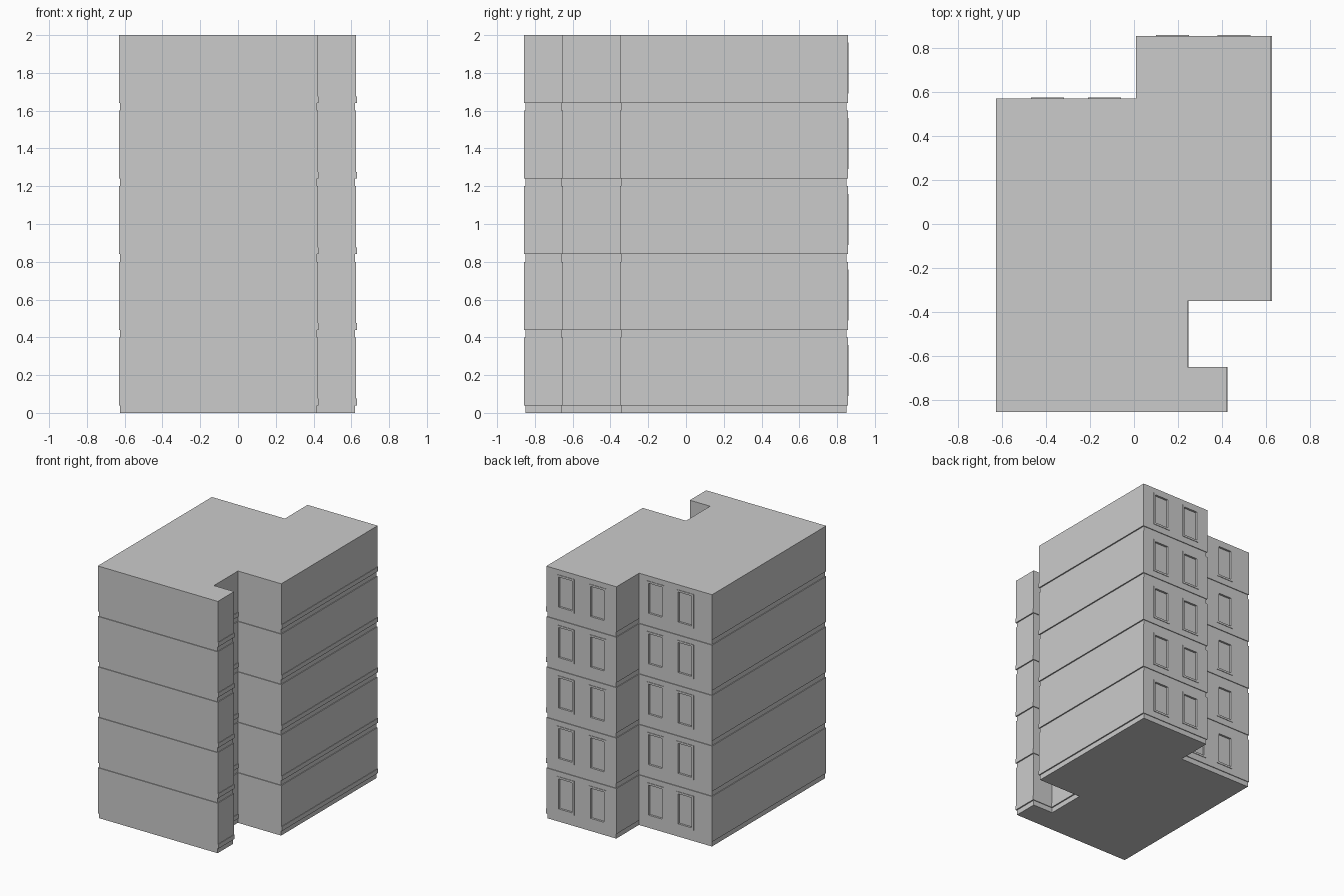
import bpy, bmesh

if "Cube" in bpy.data.objects:
    bpy.data.objects.remove(bpy.data.objects["Cube"])

FLOORS, H = 5, 0.4
# footprint, counter-clockwise
PLAN = [(-0.63, -0.857), (0.423, -0.857), (0.423, -0.652), (0.245, -0.652),
        (0.245, -0.35), (0.625, -0.35), (0.625, 0.857), (0.01, 0.857),
        (0.01, 0.573), (-0.63, 0.573)]


def offset_plan(d):
    """Move every wall of the right-angled plan outward by d."""
    out = []
    for i, (x, y) in enumerate(PLAN):
        for ax, ay, bx, by in ((*PLAN[i - 1], x, y),
                               (x, y, *PLAN[(i + 1) % len(PLAN)])):
            if abs(ax - bx) < 1e-6:
                nx = d if by > ay else -d
            else:
                ny = -d if bx > ax else d
        out.append((x + nx, y + ny))
    return out


def finish(bm, name):
    bmesh.ops.recalc_face_normals(bm, faces=bm.faces)
    me = bpy.data.meshes.new(name)
    bm.to_mesh(me)
    bm.free()
    ob = bpy.data.objects.new(name, me)
    bpy.context.collection.objects.link(ob)
    return ob


def add_box(bm, lo, hi):
    vs = bmesh.ops.create_cube(bm, size=1)["verts"]
    for v in vs:
        v.co = [(a + b) / 2 + c * (b - a) for a, b, c in zip(lo, hi, v.co)]


# building body: one shell, with a shallow recessed band at the foot of each floor
bm = bmesh.new()
rings = []
for f in range(FLOORS):
    z = f * H
    for dz, d in ((0, -0.006), (0.04, -0.006), (0.04, 0), (H, 0)):
        rings.append([bm.verts.new((x, y, z + dz)) for x, y in offset_plan(d)])
n = len(PLAN)
for a, b in zip(rings, rings[1:]):
    for i in range(n):
        j = (i + 1) % n
        bm.faces.new((a[i], a[j], b[j], b[i]))
bm.faces.new(rings[0][::-1])
bm.faces.new(rings[-1])
body = finish(bm, "building_body")

# windows on the two back walls: (left edge, wall y)
W, Z0, Z1, T = 0.15, 0.09, 0.36, 0.016
cut, frames = bmesh.new(), bmesh.new()
for f in range(FLOORS):
    b, t = f * H + Z0, f * H + Z1
    for x, y in ((0.10, 0.857), (0.38, 0.857), (-0.47, 0.573), (-0.21, 0.573)):
        r = x + W
        add_box(cut, (x + T, y - 0.012, b + T), (r - T, y + 0.05, t - T))
        y0, y1 = y - 0.001, y + 0.004
        add_box(frames, (x, y0, b), (x + T, y1, t))
        add_box(frames, (r - T, y0, b), (r, y1, t))
        add_box(frames, (x + T, y0, b), (r - T, y1, b + T))
        add_box(frames, (x + T, y0, t - T), (r - T, y1, t))
finish(frames, "window_frames")
cutter = finish(cut, "window_cutter")
cutter.hide_render = True
cutter.display_type = 'WIRE'
mod = body.modifiers.new("window_recesses", 'BOOLEAN')
mod.operation, mod.solver, mod.object = 'DIFFERENCE', 'EXACT', cutter

# thin mouldings above the bands on the right-facing walls
bm = bmesh.new()
for f in range(FLOORS):
    z = f * H + 0.04
    for x, y0, y1 in ((0.423, -0.857, -0.652), (0.245, -0.652, -0.35),
                      (0.625, -0.35, 0.857)):
        add_box(bm, (x - 0.002, y0, z), (x + 0.004, y1, z + 0.035))
finish(bm, "right_mouldings")
